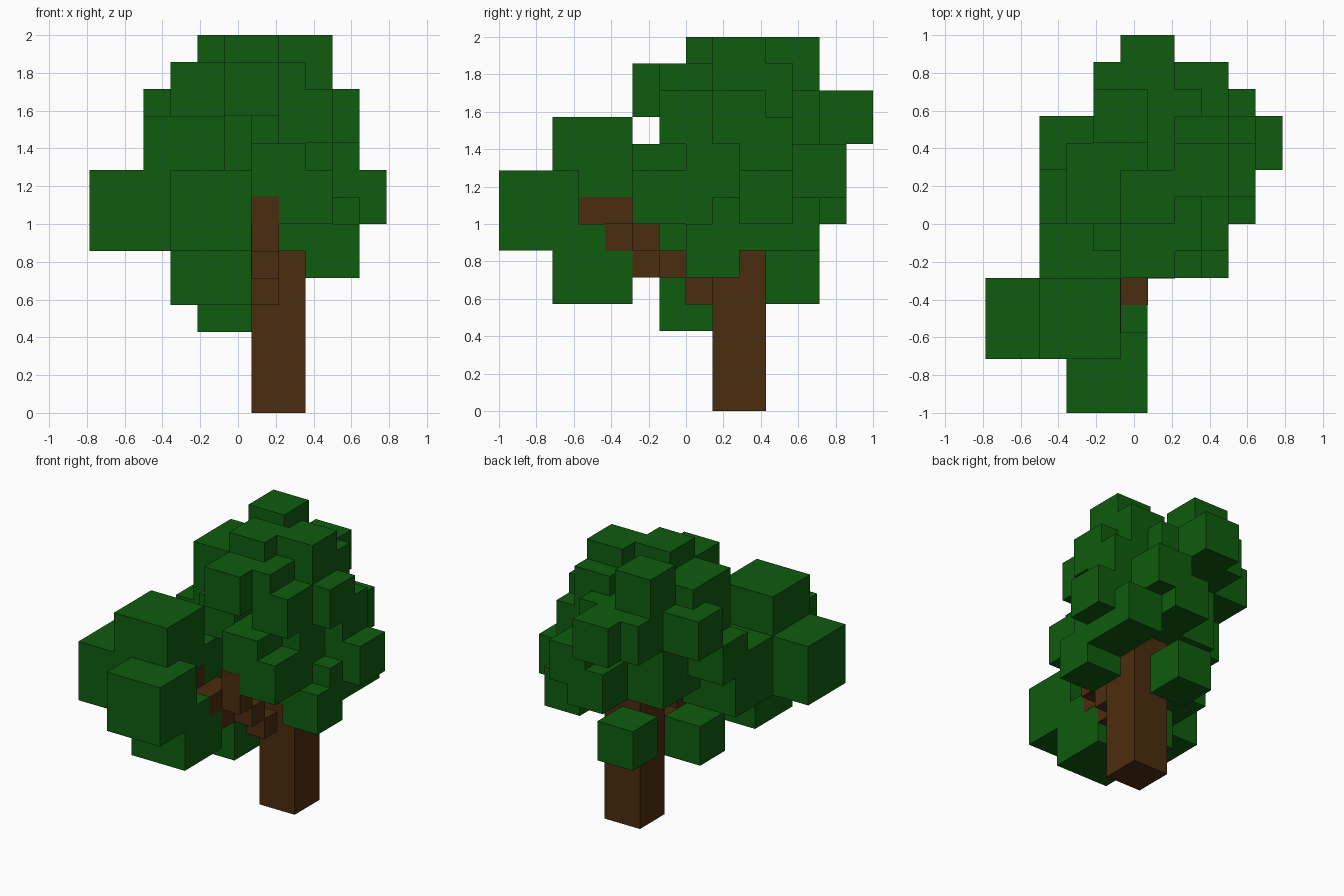
import bpy
import bmesh
from mathutils import Matrix, Vector

UNIT = 1 / 7                                  # edge of one grid cell
ORIGIN = Vector((-5.5 * UNIT, -1.0, 0.0))     # lower corner of the grid

default = bpy.data.objects.get("Cube")
if default:
    bpy.data.objects.remove(default, do_unlink=True)


def make_material(name, colour):
    mat = bpy.data.materials.new(name)
    mat.use_nodes = True
    mat.diffuse_color = colour
    mat.node_tree.nodes["Principled BSDF"].inputs["Base Color"].default_value = colour
    return mat


def make_blocks(name, corners, size, mat, grow=0.0):
    """One object made of equal boxes, each placed by its lowest grid corner."""
    bm = bmesh.new()
    extent = Vector(size) * UNIT
    scale = Matrix.Diagonal((*(extent + Vector((grow,) * 3)), 1))
    for corner in corners:
        centre = ORIGIN + Vector(corner) * UNIT + extent / 2
        bmesh.ops.create_cube(bm, size=1, matrix=Matrix.Translation(centre) @ scale)
    mesh = bpy.data.meshes.new(name)
    bm.to_mesh(mesh)
    bm.free()
    mesh.materials.append(mat)
    obj = bpy.data.objects.new(name, mesh)
    bpy.context.collection.objects.link(obj)
    return obj


leaf_green = make_material("leaf green", (0.0048, 0.107, 0.0048, 1))
bark_brown = make_material("bark brown", (0.0704, 0.0252, 0.0044, 1))

SMALL = (2, 2, 2)
LARGE = (3, 3, 3)

# Trunk and the stepped branch reaching forward into the side clump
make_blocks("trunk", [(6, 8, 0)], (2, 2, 7), bark_brown)
make_blocks("branch", [
    (6, 7, 4), (6, 6, 5), (6, 5, 6), (6, 5, 7), (5, 5, 5), (5, 5, 6),
    (5, 4, 6), (4, 4, 7), (4, 3, 7),
], (1, 1, 1), bark_brown, grow=0.003)

# Large leaf clump on the branch
make_blocks("branch_leaves", [(0, 2, 6), (2, 2, 8), (3, 0, 6), (3, 2, 4)],
            LARGE, leaf_green)

# Large blocks in the heart of the crown
make_blocks("crown_core", [
    (3, 7, 10), (2, 5, 6), (6, 7, 7), (4, 8, 7), (4, 8, 9),
], LARGE, leaf_green)

# Small blocks around the crown
make_blocks("crown_top", [
    (4, 10, 12), (7, 8, 12), (5, 7, 12), (5, 5, 11), (6, 6, 11), (7, 9, 11),
], SMALL, leaf_green)
make_blocks("crown_front", [
    (7, 6, 10), (6, 5, 8), (7, 5, 7), (4, 6, 9),
], SMALL, leaf_green)
make_blocks("crown_sides", [
    (8, 8, 10), (8, 9, 9), (9, 9, 7), (8, 8, 6), (8, 7, 5), (7, 7, 6),
    (2, 9, 10), (2, 7, 8),
], SMALL, leaf_green)
make_blocks("crown_back", [
    (5, 12, 10), (4, 11, 10), (6, 10, 10), (7, 11, 8), (6, 11, 7), (8, 10, 6),
], SMALL, leaf_green)

# Low blocks hanging beside the trunk
make_blocks("hanging_leaves", [(4, 6, 3), (5, 10, 4)], SMALL, leaf_green)
